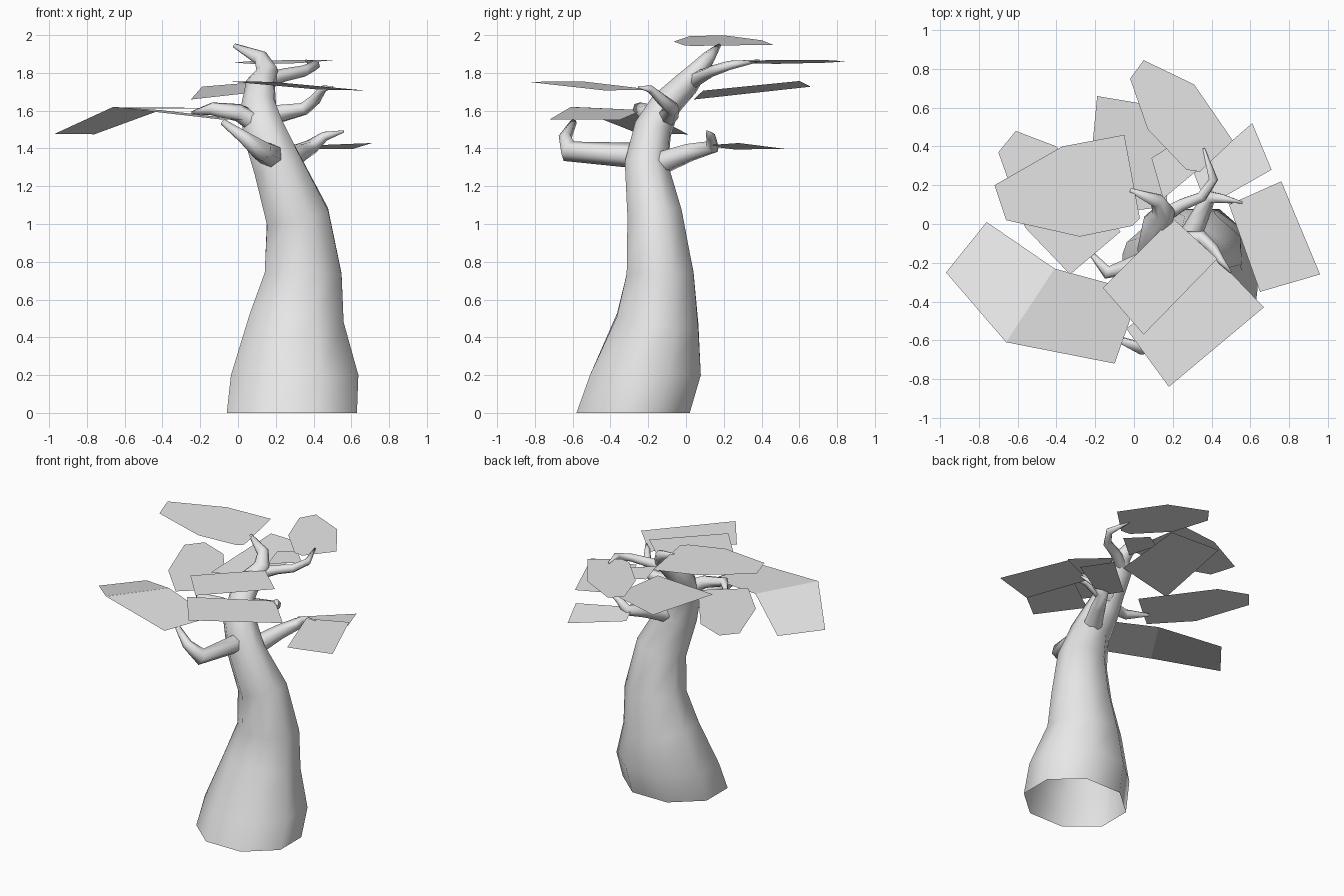
import bpy
import bmesh
import math
from mathutils import Vector, Quaternion

if "Cube" in bpy.data.objects:
    bpy.data.objects.remove(bpy.data.objects["Cube"], do_unlink=True)


def make_material(name, colour):
    material = bpy.data.materials.new(name)
    material.use_nodes = True
    material.diffuse_color = colour
    shader = next(n for n in material.node_tree.nodes if n.type == "BSDF_PRINCIPLED")
    shader.inputs["Base Color"].default_value = colour
    shader.inputs["Roughness"].default_value = 0.8
    return material


pale_grey = make_material("pale_grey", (0.8, 0.8, 0.8, 1))


def add_object(name, bm, smooth):
    mesh = bpy.data.meshes.new(name)
    for face in bm.faces:
        face.smooth = smooth
    bm.to_mesh(mesh)
    bm.free()
    mesh.materials.append(pale_grey)
    obj = bpy.data.objects.new(name, mesh)
    bpy.context.scene.collection.objects.link(obj)
    return obj


def tube(name, path, sides, depth=1, open_base=False):
    """Sweep a tapering ring along (x, y, z, radius) points."""
    bm = bmesh.new()
    points = [Vector(p[:3]) for p in path]
    last = len(points) - 1
    up = Vector((0, 0, 1))
    turn = Quaternion()
    previous = up
    rings = []
    for i, centre in enumerate(points):
        before = (centre - points[max(i - 1, 0)]).normalized()
        after = (points[min(i + 1, last)] - centre).normalized()
        tangent = (before + after).normalized()
        if open_base and i < 2:
            tangent = up
        turn = previous.rotation_difference(tangent) @ turn
        previous = tangent
        ring = []
        for s in range(sides):
            angle = math.tau * (s + 0.5) / sides
            spoke = Vector((math.cos(angle), depth * math.sin(angle), 0)) * path[i][3]
            ring.append(bm.verts.new(centre + turn @ spoke))
        rings.append(ring)
    for low, high in zip(rings, rings[1:]):
        for s in range(sides):
            t = (s + 1) % sides
            bm.faces.new((low[s], low[t], high[t], high[s]))
    bm.faces.new(rings[-1])
    return add_object(name, bm, True)


def leaf(name, outline, height, slope_x=0, slope_y=0):
    """Flat sheet: an outline seen from above, lifted onto a sloping plane."""
    bm = bmesh.new()
    verts = [bm.verts.new((x, y, height + slope_x * x + slope_y * y)) for x, y in outline]
    face = bm.faces.new(verts)
    face.normal_update()
    if face.normal.z < 0:
        face.normal_flip()
    return add_object(name, bm, False)


# Trunk: wide open base, leaning and curling to a pointed tip
tube("trunk", [
    (0.285, -0.28, 0, 0.373),
    (0.3, -0.215, 0.2, 0.365),
    (0.31, -0.15, 0.49, 0.27),
    (0.345, -0.137, 0.74, 0.22),
    (0.315, -0.165, 1.04, 0.18),
    (0.21, -0.21, 1.31, 0.14),
    (0.135, -0.175, 1.5, 0.12),
    (0.11, -0.11, 1.63, 0.095),
    (0.12, 0, 1.74, 0.08),
    (0.155, 0.06, 1.81, 0.06),
    (0.12, 0.12, 1.88, 0.042),
    (-0.02, 0.175, 1.945, 0.012),
], 8, depth=0.87, open_base=True)

# Branches: each leaves the trunk, bends once or twice and tapers
branches = {
    "front_branch": [(0.18, -0.22, 1.36, 0.07), (0.13, -0.62, 1.385, 0.058),
                     (0.03, -0.64, 1.46, 0.035), (-0.08, -0.595, 1.54, 0.018)],
    "back_left_branch": [(0.25, -0.14, 1.32, 0.065), (0.33, 0.02, 1.38, 0.05),
                         (0.39, 0.14, 1.41, 0.04), (0.46, 0.13, 1.465, 0.025),
                         (0.56, 0.11, 1.49, 0.006)],
    "left_branch": [(0.15, -0.1, 1.57, 0.06), (0.35, -0.07, 1.61, 0.037),
                    (0.41, -0.13, 1.66, 0.03), (0.45, -0.19, 1.715, 0.02),
                    (0.5, -0.25, 1.725, 0.006)],
    "right_branch": [(0.1, -0.17, 1.53, 0.06), (0, -0.21, 1.59, 0.048),
                     (-0.14, -0.25, 1.61, 0.035), (-0.24, -0.13, 1.59, 0.01)],
    "upper_branch": [(0.15, 0.04, 1.76, 0.045), (0.25, 0.1, 1.79, 0.035),
                     (0.35, 0.14, 1.81, 0.03), (0.41, 0.23, 1.84, 0.025),
                     (0.36, 0.39, 1.865, 0.006)],
}
for name, path in branches.items():
    tube(name, path, 6)

# Flat leaves, roughly level, spread around the crown
leaf("crown_leaf", [(-0.72, 0.2), (-0.37, 0.4), (-0.05, 0.46), (0.03, 0.03),
                    (-0.01, -0.01), (-0.28, -0.065), (-0.66, 0.02)], 1.945, -0.075)
leaf("upper_back_leaf", [(-0.02, 0.75), (0.05, 0.845), (0.31, 0.72), (0.51, 0.43),
                         (0.34, 0.27), (0.27, 0.28), (0.07, 0.49)], 1.825, 0.05, 0.04)
leaf("small_upper_leaf", [(0.09, 0.34), (0.2, 0.41), (0.33, 0.28), (0.15, 0.13)], 1.795)
leaf("upper_front_leaf", [(-0.16, -0.33), (0.05, -0.57), (0.43, -0.18), (0.2, 0.03)], 1.8)
leaf("front_leaf", [(-0.04, -0.54), (0.18, -0.84), (0.67, -0.43), (0.43, -0.18)],
     1.73, -0.06, -0.04)
leaf("back_leaf", [(-0.19, 0.66), (0.17, 0.6), (0.17, 0.09), (-0.25, 0.04)], 1.68, 0.1, 0.1)
leaf("right_leaf", [(-0.7, 0.37), (-0.61, 0.48), (-0.4, 0.4), (-0.07, -0.04),
                    (-0.33, -0.26), (-0.56, -0.02)], 1.613, 0, 0.01)
leaf("left_leaf", [(0.49, 0.1), (0.76, 0.22), (0.96, -0.26), (0.65, -0.35)], 1.49)
leaf("low_back_leaf", [(0.31, 0.26), (0.61, 0.52), (0.71, 0.28), (0.375, 0.09)],
     1.39, 0.09, -0.09)

# Long drooping leaf, folded across its middle
fold = [(-0.66, -0.61), (-0.41, -0.23)]
leaf("folded_leaf_inner", fold + [(0.03, -0.35), (-0.1, -0.72)], 1.565, -0.11, 0.03)
leaf("folded_leaf_outer", fold + [(-0.76, 0.01), (-0.97, -0.25)], 1.6525, 0.231, -0.197)
